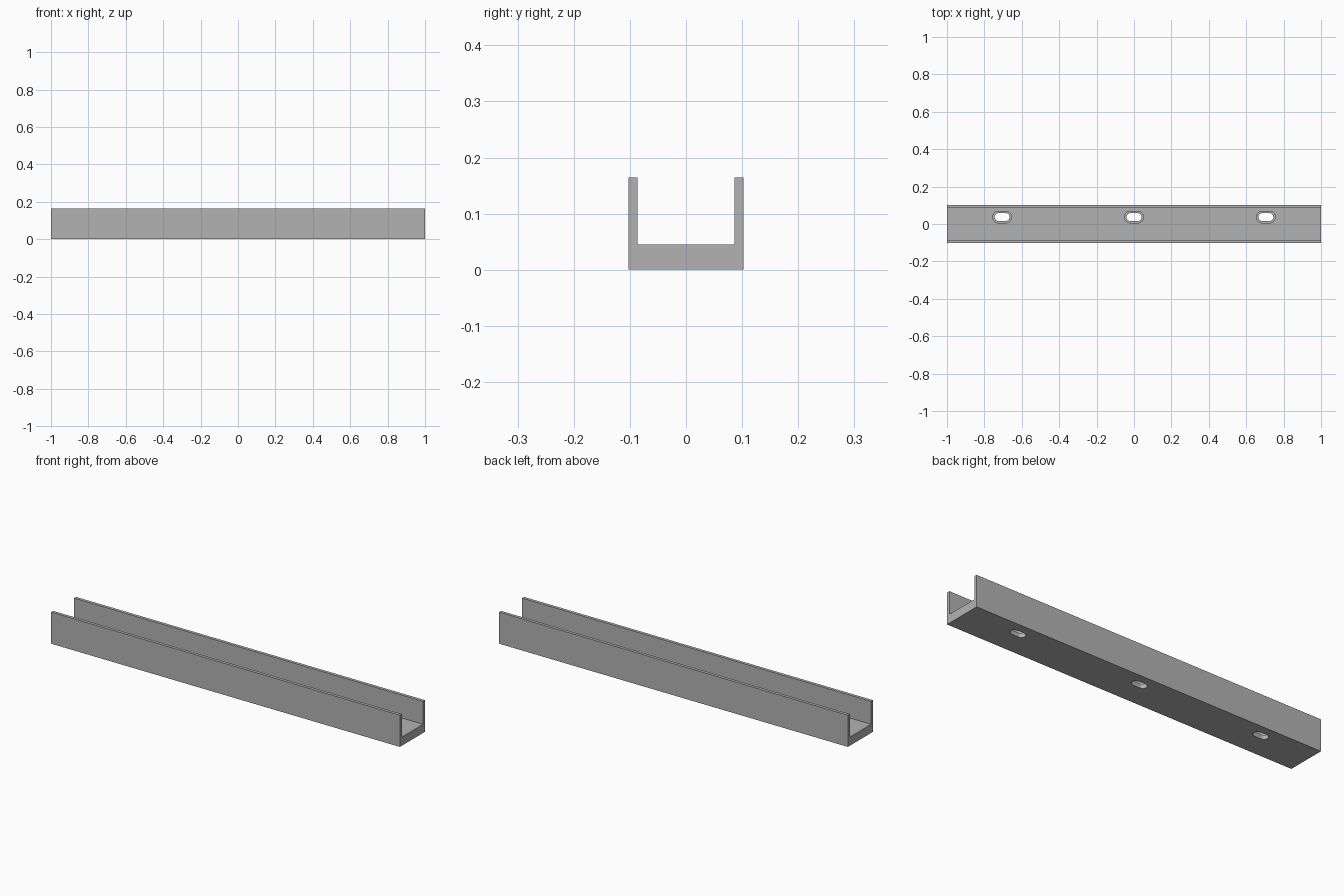
import bpy, bmesh, math

cube = bpy.data.objects.get("Cube")
if cube:
    bpy.data.objects.remove(cube, do_unlink=True)

HALF_W, HEIGHT, WALL, FLOOR = 0.1025, 0.164, 0.016, 0.045
SLOT_X, SLOT_Y = (-0.705, 0.0, 0.705), 0.037

grey = bpy.data.materials.new("mid grey")
grey.use_nodes = True
colour = (0.45, 0.45, 0.45, 1)
grey.diffuse_color = colour
grey.node_tree.nodes["Principled BSDF"].inputs["Base Color"].default_value = colour


def prisms(name, outlines, direction):
    """Extrude each closed outline along direction, all in one object."""
    bm = bmesh.new()
    for outline in outlines:
        face = bm.faces.new([bm.verts.new(p) for p in outline])
        new = bmesh.ops.extrude_face_region(bm, geom=[face])["geom"]
        bmesh.ops.translate(bm, vec=direction,
                            verts=[v for v in new if isinstance(v, bmesh.types.BMVert)])
    bmesh.ops.recalc_face_normals(bm, faces=bm.faces)
    mesh = bpy.data.meshes.new(name)
    bm.to_mesh(mesh)
    bm.free()
    mesh.materials.append(grey)
    obj = bpy.data.objects.new(name, mesh)
    bpy.context.collection.objects.link(obj)
    return obj


def slot_outline(cx, z, half_length, radius, steps=16):
    """Rounded slot lying along x."""
    points = []
    for side, start in ((1, -math.pi / 2), (-1, math.pi / 2)):
        for i in range(steps + 1):
            a = start + math.pi * i / steps
            points.append((cx + side * (half_length - radius) + radius * math.cos(a),
                           SLOT_Y + radius * math.sin(a), z))
    return points


# U-shaped channel
inner = HALF_W - WALL
half = [(HALF_W, 0), (HALF_W, HEIGHT), (inner, HEIGHT), (inner, FLOOR)]
profile = half + [(-y, z) for y, z in reversed(half)]
channel = prisms("channel", [[(-1, y, z) for y, z in profile]], (2, 0, 0))

# Through slots, each with a wider recess in the floor
for name, z, length, radius in (("slot_cutter", -0.05, 0.04, 0.021),
                                ("recess_cutter", 0.022, 0.051, 0.031)):
    cutter = prisms(name, [slot_outline(x, z, length, radius) for x in SLOT_X], (0, 0, 0.12))
    cutter.hide_render = True
    cut = channel.modifiers.new(name, 'BOOLEAN')
    cut.operation = 'DIFFERENCE'
    cut.solver = 'EXACT'
    cut.object = cutter
    bpy.context.view_layer.objects.active = channel
    bpy.ops.object.modifier_apply(modifier=cut.name)
    bpy.data.objects.remove(cutter, do_unlink=True)

# Smooth slot walls, sharp edges
channel.select_set(True)
bpy.ops.object.shade_smooth_by_angle(angle=math.radians(30))
